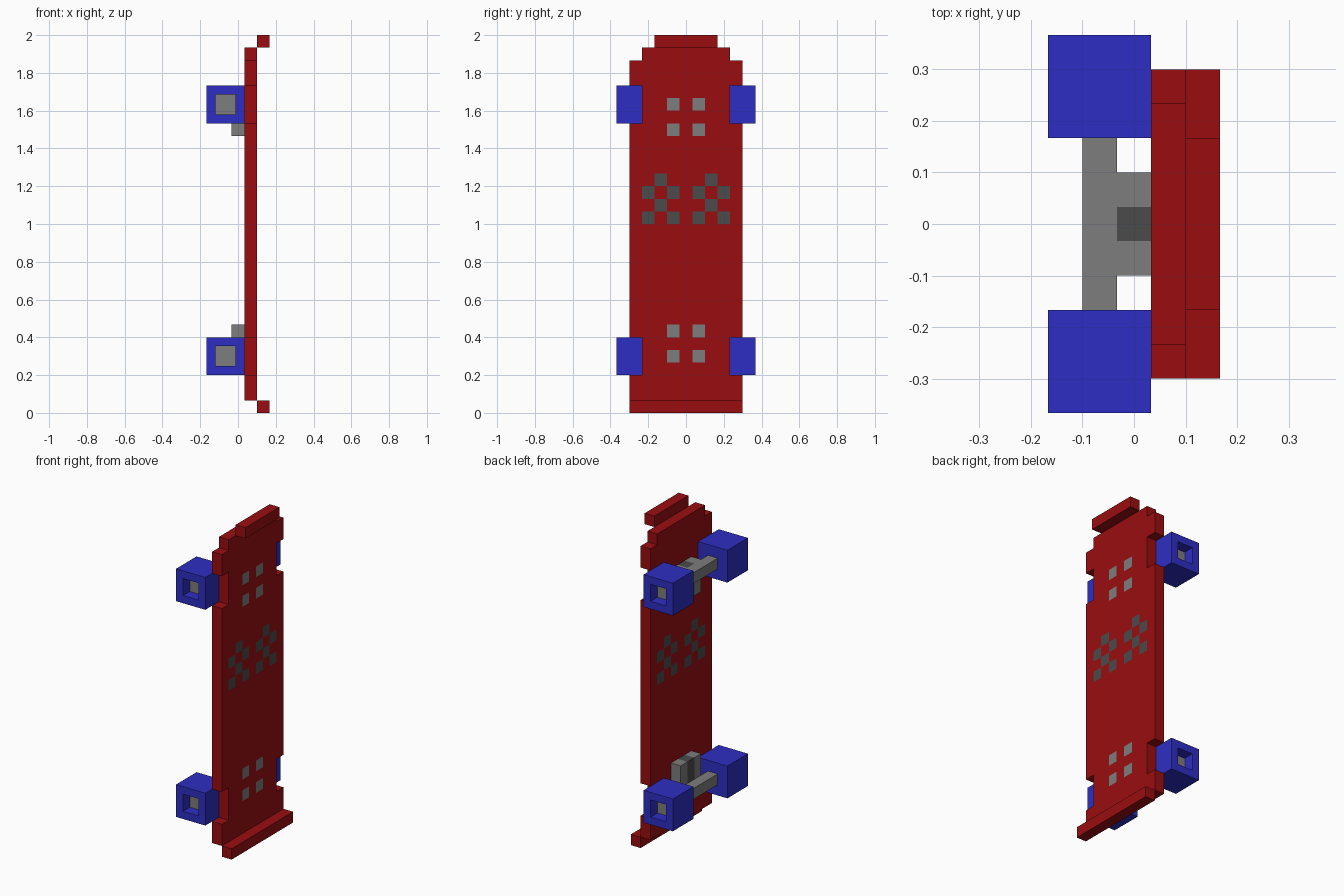
import bpy
import bmesh
from mathutils import Vector

if "Cube" in bpy.data.objects:
    bpy.data.objects.remove(bpy.data.objects["Cube"], do_unlink=True)

U = 1 / 15  # size of one block


def make_material(name, rgb):
    mat = bpy.data.materials.new(name)
    mat.use_nodes = True
    mat.diffuse_color = (*rgb, 1)
    bsdf = next(n for n in mat.node_tree.nodes if n.type == 'BSDF_PRINCIPLED')
    bsdf.inputs["Base Color"].default_value = (*rgb, 1)
    return mat


red = make_material("deck red", (0.319, 0.004, 0.005))
blue = make_material("wheel blue", (0.027, 0.027, 0.546))
grey = make_material("metal grey", (0.205, 0.205, 0.205))
dark = make_material("dark grey", (0.070, 0.070, 0.070))


def finish(name, bm, mats):
    bmesh.ops.scale(bm, vec=(U, U, U), verts=bm.verts)
    mesh = bpy.data.meshes.new(name)
    bm.to_mesh(mesh)
    bm.free()
    for m in mats:
        mesh.materials.append(m)
    ob = bpy.data.objects.new(name, mesh)
    bpy.context.collection.objects.link(ob)
    return ob


def box_bmesh(lo, hi):
    """Box between two corners, in blocks."""
    bm = bmesh.new()
    bmesh.ops.create_cube(bm, size=1)
    lo, hi = Vector(lo), Vector(hi)
    bmesh.ops.scale(bm, vec=hi - lo, verts=bm.verts)
    bmesh.ops.translate(bm, vec=(lo + hi) / 2, verts=bm.verts)
    return bm


def box(name, lo, hi, mat):
    return finish(name, box_bmesh(lo, hi), [mat])


# Deck: a sheet of blocks with stepped nose, wheel notches and inlaid blocks
WHEEL_ROWS = {3, 4, 5, 23, 24, 25}
BOLT_ROWS = {4, 6, 22, 24}
PATTERN = {18: (2,), 17: (1, 3), 16: (2,), 15: (1, 3)}

bm = bmesh.new()
for row in range(1, 29):
    half = 3 if row == 28 or row in WHEEL_ROWS else 4
    for col in range(-half, half + 1):
        corners = [(-.5, 0), (.5, 0), (.5, 1), (-.5, 1)]
        face = bm.faces.new([bm.verts.new((1, col + a, row + b)) for a, b in corners])
        if row in BOLT_ROWS and abs(col) == 1:
            face.material_index = 1
        elif abs(col) in PATTERN.get(row, ()):
            face.material_index = 2
bmesh.ops.remove_doubles(bm, verts=bm.verts, dist=0.01)
deck = finish("deck", bm, [red, grey, dark])
solid = deck.modifiers.new("thickness", 'SOLIDIFY')
solid.thickness = U
solid.offset = 0

# Raised ends of the deck
box("nose", (1.5, -2.5, 29), (2.5, 2.5, 30), red)
box("tail", (1.5, -4.5, 0), (2.5, 4.5, 1), red)


def wheel(name, side, z):
    """Cube wheel with a square recess showing the axle end."""
    y0, y1 = sorted((2.5 * side, 5.5 * side))
    bm = box_bmesh((-2.5, y0, z - 1.5), (.5, y1, z + 1.5))
    bm.normal_update()
    outer = next(f for f in bm.faces if f.normal.y * side > .9)
    bmesh.ops.inset_region(bm, faces=[outer], thickness=1)
    end = bmesh.ops.extrude_discrete_faces(bm, faces=[outer])["faces"][0]
    bmesh.ops.translate(bm, vec=(0, -side, 0), verts=end.verts)
    end.material_index = 1
    bmesh.ops.recalc_face_normals(bm, faces=bm.faces)
    finish(name, bm, [blue, grey])


# Trucks: mount plates with a dark centre, axle and a pair of wheels
for label, axle_z, mount_z in (("lower", 4.5, 4), ("upper", 24.5, 22)):
    box(label + "_axle", (-1.5, -2.5, axle_z - .5), (-.5, 2.5, axle_z + .5), grey)
    box(label + "_mount_centre", (-.5, -.5, mount_z), (.5, .5, mount_z + 3), dark)
    for side, word in ((-1, "front"), (1, "back")):
        y0, y1 = sorted((.5 * side, 1.5 * side))
        box(f"{label}_{word}_mount", (-.5, y0, mount_z), (.5, y1, mount_z + 3), grey)
        wheel(f"{label}_{word}_wheel", side, axle_z)
